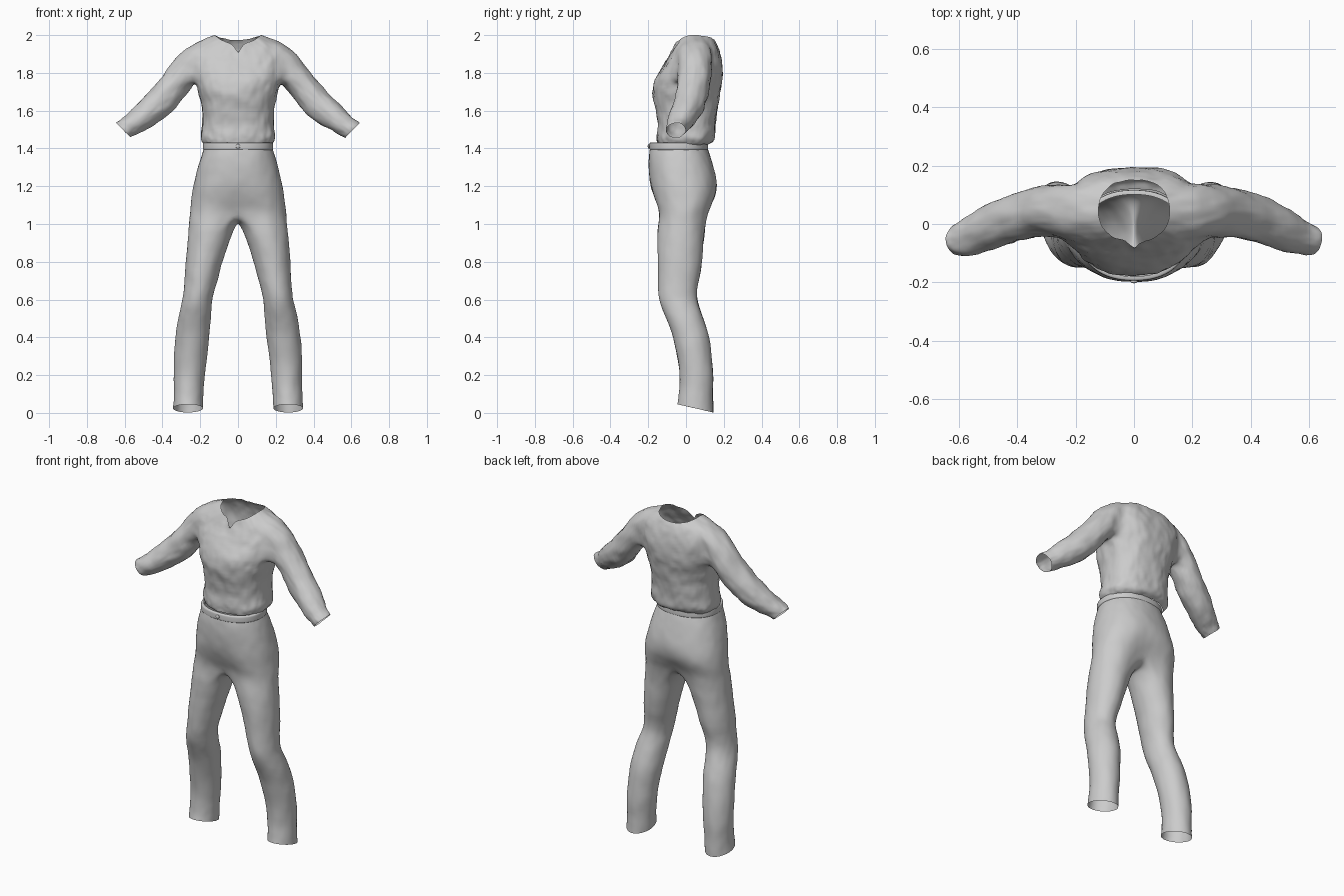
import bpy, bmesh, math

if "Cube" in bpy.data.objects:
    bpy.data.objects.remove(bpy.data.objects["Cube"])

N = 32  # columns in each body ring; 0 = right side, 8 = back, 24 = front


def spow(v, p):
    return math.copysign(abs(v) ** p, v)


def body_rings(bm, rows, n=2.35):
    """Loft rings given as (z_front, z_side, z_back, half_x, y_front, y_back, pinch)."""
    rings = []
    for zf, zs, zb, hx, yf, yb, pinch in rows:
        ring = []
        for i in range(N):
            a = 2 * math.pi * i / N
            c, s = math.cos(a), math.sin(a)
            y = (yf + yb) / 2 + (yb - yf) / 2 * spow(s, 2 / n) * (1 - pinch * abs(s) ** 12)
            z = zs + ((zf if s < 0 else zb) - zs) * s * s
            ring.append(bm.verts.new((hx * spow(c, 2 / n), y, z)))
        rings.append(ring)
    return rings


def skin(bm, rings, skip=lambda r, c: False):
    for r in range(len(rings) - 1):
        for c in range(N):
            if not skip(r, c):
                d = (c + 1) % N
                bm.faces.new((rings[r][c], rings[r][d], rings[r + 1][d], rings[r + 1][c]))


def tube(bm, loop, stations, side):
    """Extend an opening; station = outer x,z, inner x,z, y front, y back, tilt."""
    n = len(loop)
    prev = loop
    for ox, oz, ix, iz, yf, yb, tilt in stations:
        ring = []
        for i in range(n):
            c, s = math.cos(2 * math.pi * i / n), math.sin(2 * math.pi * i / n)
            ring.append(bm.verts.new((side * ((ox + ix) / 2 + c * (ox - ix) / 2),
                                      (yf + yb) / 2 + s * (yb - yf) / 2,
                                      (oz + iz) / 2 + c * (oz - iz) / 2 + s * tilt)))
        for i in range(n):
            j = (i + 1) % n
            bm.faces.new((prev[i], prev[j], ring[j], ring[i]))
        prev = ring


def finish(bm, name, wrinkle=0.0, size=0.1):
    bmesh.ops.recalc_face_normals(bm, faces=bm.faces[:])
    me = bpy.data.meshes.new(name)
    bm.to_mesh(me)
    bm.free()
    me.polygons.foreach_set("use_smooth", [True] * len(me.polygons))
    ob = bpy.data.objects.new(name, me)
    bpy.context.collection.objects.link(ob)
    sub = ob.modifiers.new("Smooth", 'SUBSURF')
    sub.levels = sub.render_levels = 2
    if wrinkle:
        tex = bpy.data.textures.new(name + "_folds", 'CLOUDS')
        tex.noise_scale = size
        d = ob.modifiers.new("Folds", 'DISPLACE')
        d.texture, d.strength, d.mid_level = tex, wrinkle, 0.5
    return ob


def column(side, c):
    return c % N if side > 0 else (N // 2 - c) % N


# Shirt: torso rings from hem to neckline, with armholes
bm = bmesh.new()
crease = bm.verts.layers.float.new('crease_vert')
shirt = body_rings(bm, [
    (1.42, 1.42, 1.425, .178, -.150, .120, 0),
    (1.435, 1.44, 1.435, .195, -.155, .145, 0),
    (1.465, 1.465, 1.465, .200, -.155, .153, 0),
    (1.53, 1.53, 1.53, .188, -.147, .157, 0),
    (1.62, 1.62, 1.62, .190, -.165, .168, 0),
    (1.70, 1.70, 1.70, .210, -.182, .183, 0),
    (1.76, 1.75, 1.76, .226, -.170, .194, 0),
    (1.81, 1.83, 1.82, .243, -.138, .198, 0),
    (1.86, 1.91, 1.89, .250, -.108, .188, 0),
    (1.895, 1.965, 1.945, .215, -.085, .170, 0),
    (1.953, 2.0, 1.973, .122, -.058, .150, 0)])
LOW, HIGH = 6, 9
hole = {c % N for c in range(-3, 3)} | {c for c in range(13, 19)}
skin(bm, shirt, lambda r, c: LOW <= r < HIGH and c in hole)

# Neckline notch
notch = shirt[-1][24]
notch.co.y, notch.co.z = -.083, 1.908
notch[crease] = 1.0

# Sleeves grow from the armholes
cells = ([(HIGH, c) for c in range(0, 4)] + [(r, 3) for r in range(HIGH - 1, LOW, -1)]
         + [(LOW, c) for c in range(3, -4, -1)] + [(r, -3) for r in range(LOW + 1, HIGH)]
         + [(HIGH, c) for c in range(-3, 0)])
sleeve = [(.295, 1.925, .245, 1.725, -.045, .140, 0),
          (.360, 1.835, .290, 1.665, -.040, .130, 0),
          (.435, 1.740, .345, 1.592, -.060, .115, 0),
          (.515, 1.655, .420, 1.535, -.082, .088, 0),
          (.580, 1.590, .500, 1.490, -.105, .045, 0),
          (.630, 1.545, .555, 1.465, -.110, .008, 0),
          (.642, 1.533, .568, 1.458, -.106, .000, 0)]
for side in (1, -1):
    tube(bm, [shirt[r][column(side, c)] for r, c in cells], sleeve, side)
finish(bm, "shirt", .018, .07)

# Trousers: hips down to the crotch
bm = bmesh.new()
hips = body_rings(bm, [
    (1.40, 1.40, 1.40, .183, -.192, .113, 0),
    (1.36, 1.36, 1.36, .196, -.198, .128, 0),
    (1.29, 1.29, 1.29, .217, -.200, .150, 0),
    (1.21, 1.21, 1.21, .236, -.197, .172, .02),
    (1.13, 1.13, 1.13, .249, -.182, .172, .10),
    (1.065, 1.06, 1.065, .257, -.160, .135, .22)], 2.25)
skin(bm, hips)
last = hips[-1]
back, front = last[8].co.copy(), last[24].co.copy()
bridge = []
for k in range(1, 8):
    p = back.lerp(front, k / 8)
    p.z -= .05 * math.sin(math.pi * k / 8) ** .7
    bridge.append(bm.verts.new(p))

# Legs
leg = [(.262, .97, .020, .97, -.152, .102, 0),
       (.270, .90, .050, .90, -.151, .093, 0),
       (.279, .78, .088, .78, -.150, .086, 0),
       (.285, .68, .115, .68, -.148, .062, 0),
       (.291, .60, .136, .60, -.145, .056, 0),
       (.312, .53, .141, .53, -.118, .082, 0),
       (.328, .45, .145, .45, -.083, .110, 0),
       (.337, .34, .158, .34, -.053, .135, 0),
       (.341, .20, .176, .20, -.030, .146, 0),
       (.339, .10, .185, .10, -.033, .143, -.005),
       (.344, .024, .187, .024, -.047, .146, -.022)]
for side in (1, -1):
    loop = ([last[column(side, c)] for c in range(0, 9)] + bridge
            + [last[column(side, c)] for c in range(-8, 0)])
    tube(bm, loop, leg, side)
finish(bm, "trousers", .009, .12)

# Waistband
bm = bmesh.new()
band = [(1.391, -.004), (1.394, .003), (1.400, .004), (1.424, .003), (1.431, .001), (1.432, -.012)]
skin(bm, body_rings(bm, [(z, z, z, .184 + o, -.192 - o, .114 + o, 0) for z, o in band], 2.25))
finish(bm, "waistband")

# Button
bpy.ops.mesh.primitive_uv_sphere_add(segments=20, ring_count=10, radius=.012,
                                     location=(0, -.197, 1.411))
button = bpy.context.object
button.name = "button"
button.scale.y = .5
bpy.ops.object.shade_smooth()
